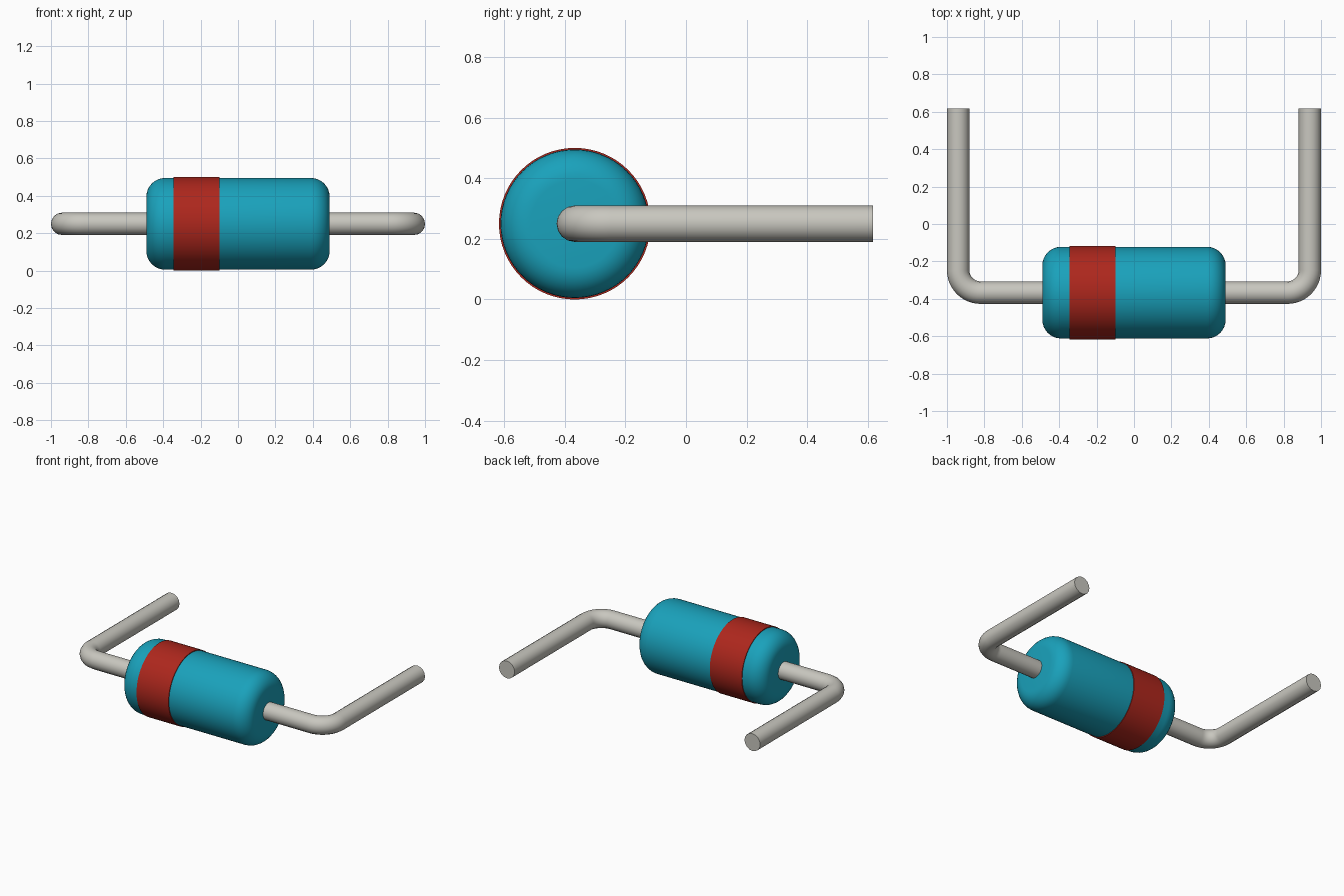
import bpy, bmesh
from math import sin, cos, pi, radians

if "Cube" in bpy.data.objects:
    bpy.data.objects.remove(bpy.data.objects["Cube"])

Y, Z = -0.367, 0.25  # body axis position


def material(name, rgb):
    m = bpy.data.materials.new(name)
    m.diffuse_color = (*rgb, 1)
    m.use_nodes = True
    m.node_tree.nodes["Principled BSDF"].inputs["Base Color"].default_value = m.diffuse_color
    return m


def smooth(ob):
    bpy.ops.object.select_all(action='DESELECT')
    ob.select_set(True)
    bpy.context.view_layer.objects.active = ob
    bpy.ops.object.shade_smooth_by_angle(angle=radians(35))


def lathe(name, profile, mat, steps=64):
    """Revolve (x, radius) points about the body axis."""
    bm = bmesh.new()
    vs = [bm.verts.new((x, 0, r)) for x, r in profile]
    es = [bm.edges.new(p) for p in zip(vs, vs[1:])]
    bmesh.ops.spin(bm, geom=vs + es, cent=(0, 0, 0), axis=(1, 0, 0),
                   angle=2 * pi, steps=steps)
    bmesh.ops.remove_doubles(bm, verts=bm.verts, dist=1e-5)
    bmesh.ops.recalc_face_normals(bm, faces=bm.faces)
    me = bpy.data.meshes.new(name)
    bm.to_mesh(me)
    bm.free()
    ob = bpy.data.objects.new(name, me)
    bpy.context.collection.objects.link(ob)
    ob.location = (0, Y, Z)
    me.materials.append(mat)
    smooth(ob)
    return ob


# Rounded cylinder body
L, R, F, N = 0.49, 0.245, 0.1, 8
right = [(L - F + F * cos(a), R - F + F * sin(a))
         for a in (i * pi / 2 / N for i in range(N + 1))]
left = [(-x, r) for x, r in reversed(right)]
lathe("body", [(-L, 0)] + left + right[::-1][0:] + [(L, 0)]
      if left[0][1] < left[-1][1] else
      [(L, 0)] + right + left + [(-L, 0)], material("teal", (0.01, 0.36, 0.50)))

# Raised colour band
lathe("band", [(-0.345, 0.235), (-0.345, 0.25), (-0.10, 0.25), (-0.10, 0.235)],
      material("red", (0.42, 0.02, 0.012)))

# Bent lead: straight, quarter bend, straight; mirrored to the other side
X, B, N = 0.94, 0.12, 12
path = [(0.42, Y)]
path += [(X - B + B * sin(a), Y + B - B * cos(a))
         for a in (i * pi / 2 / N for i in range(N + 1))]
path += [(X, 0.617)]
cu = bpy.data.curves.new("leads", 'CURVE')
cu.dimensions = '3D'
cu.bevel_depth = 0.06
cu.bevel_resolution = 6
cu.use_fill_caps = True
sp = cu.splines.new('POLY')
sp.points.add(len(path) - 1)
for p, (x, y) in zip(sp.points, path):
    p.co = (x, y, Z, 1)
leads = bpy.data.objects.new("leads", cu)
bpy.context.collection.objects.link(leads)
bpy.ops.object.select_all(action='DESELECT')
leads.select_set(True)
bpy.context.view_layer.objects.active = leads
bpy.ops.object.convert(target='MESH')
leads = bpy.context.view_layer.objects.active
leads.data.materials.clear()
leads.data.materials.append(material("tinned_wire", (0.58, 0.57, 0.52)))
smooth(leads)
mir = leads.modifiers.new("mirror", 'MIRROR')
mir.use_axis = (True, False, False)
mir.use_mirror_merge = False
